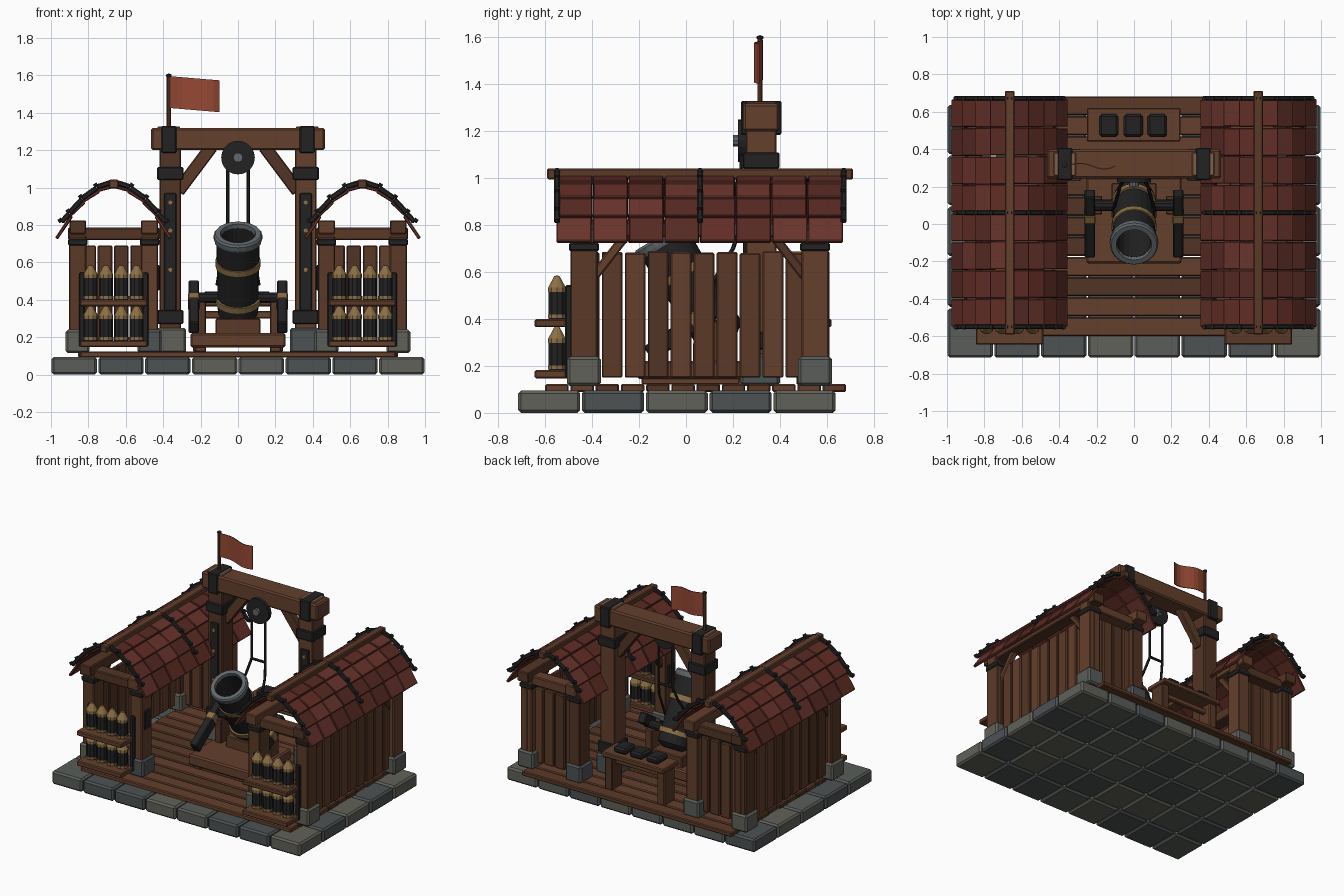
import bpy, bmesh, math, random
from mathutils import Vector, Matrix

if "Cube" in bpy.data.objects:
    bpy.data.objects.remove(bpy.data.objects["Cube"])
random.seed(4)

def mat(name, *c):
    m = bpy.data.materials.new(name)
    m.diffuse_color = (*c, 1)
    m.use_nodes = True
    m.node_tree.nodes["Principled BSDF"].inputs["Base Color"].default_value = m.diffuse_color
    return m

WOOD = [mat("wood_%d" % i, *c) for i, c in enumerate([(.125, .05, .025), (.105, .042, .021), (.085, .034, .018)])]
STONE = [mat("stone_%d" % i, *c) for i, c in enumerate([(.10, .11, .10), (.075, .085, .088), (.12, .12, .10)])]
TILE = [mat("tile_%d" % i, *c) for i, c in enumerate([(.12, .026, .018), (.095, .022, .016), (.14, .034, .024)])]
IRON = mat("iron", .016, .016, .017)
STEEL = mat("steel", .12, .14, .15)
BRASS = mat("brass", .26, .16, .06)
CLOTH = mat("cloth", .30, .065, .035)
ENDGRAIN = mat("end_grain", .21, .11, .06)

def make(name, bm, m, matrix=Matrix()):
    me = bpy.data.meshes.new(name)
    bmesh.ops.recalc_face_normals(bm, faces=bm.faces)
    bm.to_mesh(me)
    bm.free()
    me.materials.append(random.choice(m) if isinstance(m, list) else m)
    ob = bpy.data.objects.new(name, me)
    ob.matrix_world = matrix
    bpy.context.collection.objects.link(ob)
    return ob

def block(name, size, matrix, m, bevel=.006):
    bm = bmesh.new()
    bmesh.ops.create_cube(bm, size=1)
    bmesh.ops.scale(bm, vec=size, verts=bm.verts)
    bevel = min(bevel, min(size) * .3)
    bmesh.ops.bevel(bm, geom=bm.edges[:], offset=bevel, segments=1, affect='EDGES')
    return make(name, bm, m, matrix)

def box(name, x, y, z, m, bevel=.006):
    size = [abs(r[1] - r[0]) for r in (x, y, z)]
    mid = Vector([(r[0] + r[1]) / 2 for r in (x, y, z)])
    return block(name, size, Matrix.Translation(mid), m, bevel)

def beam(name, p, q, w, h, m, bevel=.006):
    p, q = Vector(p), Vector(q)
    rot = (q - p).to_track_quat('Z', 'Y').to_matrix().to_4x4()
    return block(name, (w, h, (q - p).length), Matrix.Translation((p + q) / 2) @ rot, m, bevel)

def lathe(name, profile, m, matrix, n=16):
    """Revolve (radius, height) points round the local z axis."""
    bm = bmesh.new()
    vs = [bm.verts.new((r, 0, z)) for r, z in profile]
    es = [bm.edges.new(e) for e in zip(vs, vs[1:])]
    bmesh.ops.spin(bm, geom=vs + es, cent=(0, 0, 0), axis=(0, 0, 1), angle=math.tau, steps=n, use_duplicate=False)
    bmesh.ops.remove_doubles(bm, verts=bm.verts, dist=1e-4)
    return make(name, bm, m, matrix)

def rod(name, p, q, r, m, n=8):
    p, q = Vector(p), Vector(q)
    rot = (q - p).to_track_quat('Z', 'Y').to_matrix().to_4x4()
    L = (q - p).length
    return lathe(name, [(0, 0), (r, 0), (r, L), (0, L)], m, Matrix.Translation(p) @ rot, n)

# stone base and plank floor
for i in range(8):
    for j in range(5):
        x, y = -1 + .25 * i, -.715 + .272 * j
        box("base_stone", (x + .004, x + .246), (y, y + .264), (0, .095), STONE, .012)
for i in range(12):
    y = -.6 + .1075 * i
    e = random.uniform(.84, .855)
    box("floor_plank", (-e, e), (y, y + .1), (.09, .123), WOOD)

# roof section: offset from ridge, height
ROOF = [(.0, 1.012), (.09, .978), (.17, .917), (.237, .84), (.293, .735)]

for s in (-1, 1):
    c = s * .665
    out, inn = s * .857, s * .473
    # shed frame
    for x in (out, inn):
        for y in (-.435, .55):
            box("shed_footing", (x - .064, x + .064), (y - .072, y + .072), (.115, .24), STONE, .012)
            box("shed_post", (x - .046, x + .046), (y - .058, y + .058), (.2, .74), WOOD)
            box("shed_post_band", (x - .052, x + .052), (y - .064, y + .064), (.69, .725), IRON)
            d = .14 if y < 0 else -.14
            beam("shed_brace", (x, y + d * .3, .58), (x, y + d * 1.3, .76), .04, .04, WOOD)
        box("shed_side_plate", (x - .045, x + .045), (-.53, .65), (.75, .825), WOOD)
    for y in (-.435, .55):
        box("shed_cross_beam", (c - .245, c + .245), (y - .045, y + .045), (.72, .785), WOOD)
    # plank walls
    for i in range(11):
        y = -.457 + .098 * i
        box("side_wall_plank", (out - .014, out + .014), (y, y + .088), (.15, .69 - random.uniform(0, .01)), WOOD)
    for i in range(4):
        x = c - .172 + .087 * i
        box("back_wall_plank", (x, x + .078), (.535, .565), (.15, .69), WOOD)
    # curved tile roof
    for side in (-1, 1):
        for k, ((d0, z0), (d1, z1)) in enumerate(zip(ROOF, ROOF[1:])):
            dx, dz = d1 - d0, z1 - z0
            L = math.hypot(dx, dz)
            rot = Matrix.Rotation(side * (math.atan2(-dz, dx) - .1), 4, 'Y')
            for j in range(8):
                y = -.475 + .1525 * j
                pos = Vector((c + side * (d0 + d1) / 2, y + random.uniform(-.003, .003), (z0 + z1) / 2))
                block("roof_tile", (L + .025, .148, .018), Matrix.Translation(pos) @ rot, TILE, .004)
        # iron ribs over the roof
        for y in (-.55, .06, .672):
            for a, b in zip(ROOF[:4], ROOF[1:4] + [(.28, .79)]):
                p, q = Vector((c + side * a[0], y, a[1] + .02)), Vector((c + side * b[0], y, b[1] + .025))
                beam("roof_rib", p, q, .024, .028, IRON)
                rod("rib_rivet", q, q + Vector((side * .012, 0, .018)), .013, IRON, 6)
    box("ridge_beam", (c - .026, c + .026), (-.592, .712), (.995, 1.042), WOOD)

    # shell rack
    for z, n in ((.147, "lower"), (.365, "upper")):
        box(n + "_rack_shelf", (c - .18, c + .18), (-.645, -.49), (z, z + .035), WOOD)
        for i in range(4):
            M = Matrix.Translation((c - .123 + .082 * i, -.55, z + .035))
            lathe("shell_body", [(0, 0), (.037, 0), (.037, .12), (0, .12)], IRON, M, 10)
            lathe("shell_tip", [(0, .115), (.039, .115), (.039, .135), (.012, .183), (0, .186)], BRASS, M, 10)
            lathe("shell_base_ring", [(.036, .004), (.04, .004), (.04, .02), (.036, .02)], BRASS, M, 10)
    for x in (c - .17, c + .17):
        box("rack_strap", (x - .016, x + .016), (-.515, -.485), (.15, .545), IRON)
    box("inner_post_plate", (inn - s * .056, inn + s * .01), (-.47, -.4), (.45, .585), IRON)

    # gantry post with iron fittings
    g = s * .362
    box("gantry_footing", (g - .085, g + .085), (.23, .40), (.115, .25), STONE, .012)
    box("gantry_post", (g - .058, g + .058), (.255, .385), (.2, 1.22), WOOD)
    for z0, z1 in ((.27, .345), (1.04, 1.11)):
        box("gantry_post_band", (g - .07, g + .07), (.242, .398), (z0, z1), IRON)
    box("gantry_strap", (g - .033, g + .033), (.243, .26), (.34, .97), IRON)
    for z in (.56, .77, .92):
        rod("strap_rivet", (g, .25, z), (g, .234, z), .014, BRASS, 8)
    beam("gantry_brace", (s * .32, .32, .98), (s * .14, .32, 1.22), .05, .07, WOOD)
    b = s * .37
    box("gantry_beam_band", (b - .04, b + .04), (.234, .406), (1.185, 1.33), IRON)
    box("gantry_beam_cap", (b - .06, b + .06), (.257, .383), (1.31, 1.327), ENDGRAIN)

    # inclined carriage cheek
    w = s * .236
    beam("carriage_cheek", (w, -.16, .25), (w, .165, .475), .055, .075, IRON)
    beam("cheek_band", (w, .02, .375), (w, .065, .406), .062, .083, BRASS)
    rod("trunnion", (s * .10, .1, .41), (s * .245, .1, .41), .03, IRON, 10)
    box("carriage_support", (s * .17, s * .225), (.05, .15), (.2, .39), WOOD)

    # hoist ropes from pulley to mortar
    pts = [(s * .055, .235, 1.15), (s * .055, .235, .80), (s * .075, .20, .70), (s * .112, .07, .48)]
    for p, q in zip(pts, pts[1:]):
        rod("hoist_rope", p, q, .009, IRON, 6)

    # table legs
    box("table_leg", (s * .18, s * .24), (.47, .59), (.12, .37), WOOD)

# gantry beam and pulley
box("gantry_beam", (-.465, .465), (.243, .397), (1.2, 1.318), WOOD, .01)
rod("pulley_wheel", (0, .255, 1.16), (0, .222, 1.16), .09, IRON, 20)
rod("pulley_hub", (0, .255, 1.16), (0, .2, 1.16), .026, STEEL, 10)
rod("hoist_cross_bar", (-.06, .235, .8), (.06, .235, .8), .009, IRON, 6)

# mortar: hollow barrel tilted to the front, with rim and bands
axis = Vector((0, -.52, .854))
M = Matrix.Translation((0, .15, .325)) @ axis.to_track_quat('Z', 'X').to_matrix().to_4x4()
lathe("mortar_barrel", [(0, -.02), (.07, -.02), (.108, .01), (.116, .48), (.09, .48), (.085, .12), (0, .12)], IRON, M, 20)
lathe("mortar_rim", [(.112, .455), (.126, .455), (.13, .47), (.13, .492), (.122, .503), (.095, .503), (.09, .47)], STEEL, M, 20)
for h in (.07, .3):
    lathe("mortar_band", [(.1, h), (.121, h), (.121, h + .035), (.1, h + .035)], BRASS, M, 20)

# carriage bed
box("carriage_bed", (-.255, .255), (-.21, .25), (.145, .222), WOOD, .01)
for x in (-.2, .2):
    box("bed_runner", (x - .03, x + .03), (-.19, .23), (.12, .15), WOOD)
box("mortar_cradle", (-.12, .12), (.03, .22), (.21, .30), WOOD)

# table with powder boxes
box("table_top", (-.252, .248), (.44, .62), (.365, .4), WOOD)
box("table_stretcher", (-.2, .2), (.515, .545), (.3, .34), WOOD)
for x in (-.135, -.005, .125):
    box("powder_box", (x - .052, x + .052), (.465, .587), (.4, .445), IRON, .014)

# flag on its pole
rod("flag_pole", (-.37, .315, 1.3), (-.37, .315, 1.6), .011, WOOD[1], 8)
lathe("pole_knob", [(0, 0), (.015, .005), (.015, .014), (0, .02)], IRON, Matrix.Translation((-.37, .315, 1.59)), 8)
bm = bmesh.new()
rows = []
for i in range(9):
    t = i / 8
    y = .315 + .022 * math.sin(t * 6.2) * (.4 + t * .6)
    rows.append([bm.verts.new((-.362 + .262 * t, y + .004 * k, z - .022 * t)) for k, z in ((0, 1.425), (0, 1.595))])
for a, b in zip(rows, rows[1:]):
    bm.faces.new((a[0], b[0], b[1], a[1]))
flag = make("flag", bm, CLOTH)
flag.modifiers.new("thickness", 'SOLIDIFY').thickness = .006
